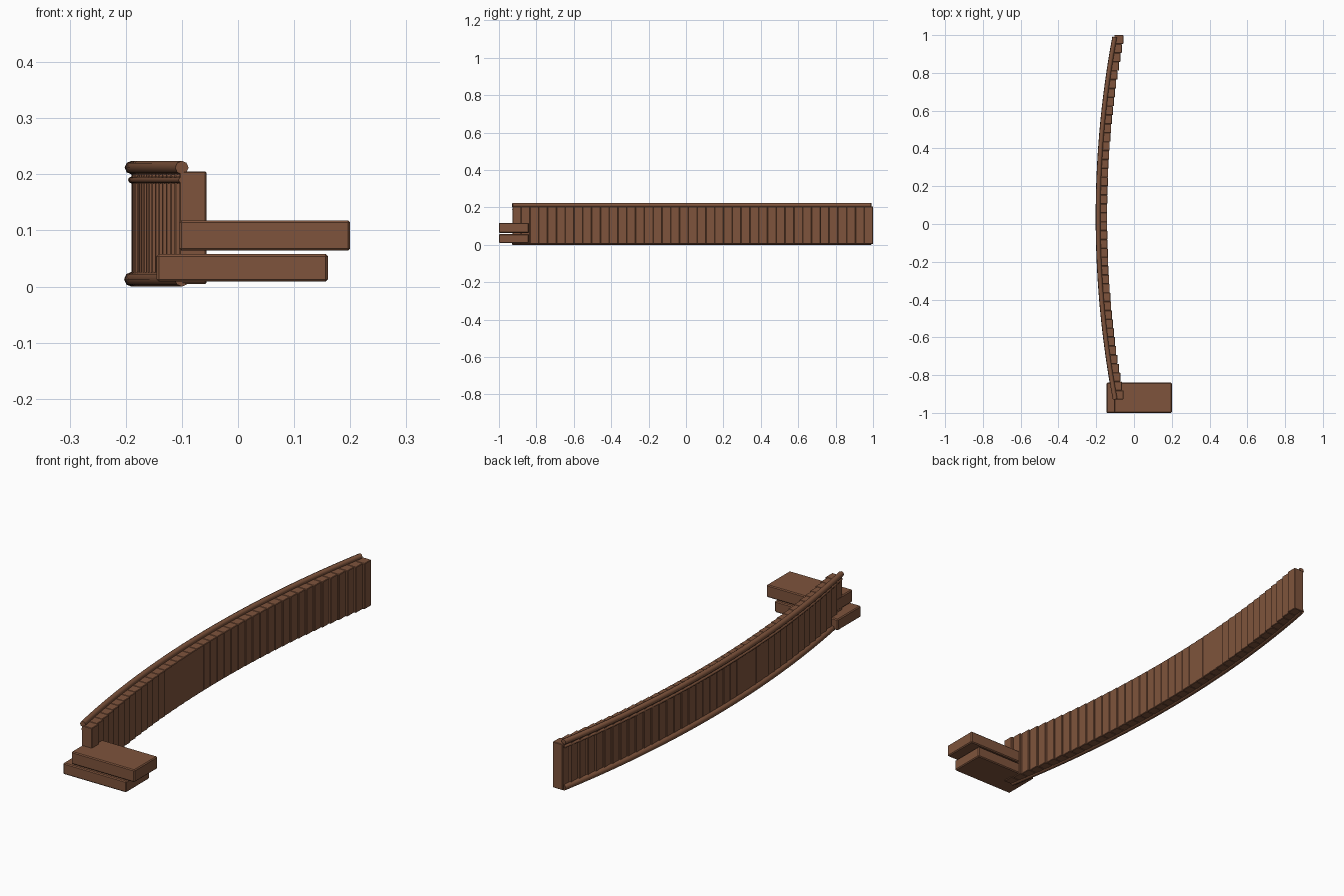
import bpy, math

cube = bpy.data.objects.get("Cube")
if cube:
    bpy.data.objects.remove(cube, do_unlink=True)

wood = bpy.data.materials.new("brown_wood")
wood.use_nodes = True
BROWN = (0.21, 0.088, 0.045, 1)
wood.diffuse_color = BROWN
wood.node_tree.nodes["Principled BSDF"].inputs["Base Color"].default_value = BROWN

Y0, Y1 = -0.928, 1.0        # ends of the curved wall
MID = (Y0 + Y1) / 2
HALF = (Y1 - Y0) / 2
SAG = 0.09                  # depth of the bow
RADIUS = (HALF ** 2 + SAG ** 2) / (2 * SAG)


def bow(y):
    """Sideways offset of the arc, zero at the middle."""
    return RADIUS - math.sqrt(RADIUS ** 2 - (y - MID) ** 2)


def box(name, low, high, bevel):
    bpy.ops.mesh.primitive_cube_add(
        size=1, location=[(a + b) / 2 for a, b in zip(low, high)])
    ob = bpy.context.object
    ob.name = name
    ob.scale = [b - a for a, b in zip(low, high)]
    bpy.ops.object.transform_apply(location=False, rotation=False, scale=True)
    ob.data.materials.append(wood)
    mod = ob.modifiers.new("soft_edges", 'BEVEL')
    mod.width = bevel
    mod.segments = 1
    return ob


def rail(name, x, z, radius):
    """Round bar following the arc."""
    curve = bpy.data.curves.new(name, 'CURVE')
    curve.dimensions = '3D'
    curve.bevel_depth = radius
    curve.bevel_resolution = 2
    curve.use_fill_caps = True
    count = 42
    line = curve.splines.new('POLY')
    line.points.add(count - 1)
    for i, p in enumerate(line.points):
        y = Y0 + (Y1 - 0.01 - Y0) * i / (count - 1)
        p.co = (x + bow(y), y, z, 1)
    curve.materials.append(wood)
    ob = bpy.data.objects.new(name, curve)
    bpy.context.collection.objects.link(ob)


# Upright planks, stepped along the arc
PLANKS = 41
pitch = (Y1 - Y0) / PLANKS
for i in range(PLANKS):
    y = Y0 + pitch * i
    x = -0.19 + bow(y + pitch / 2)
    box(f"plank_{i + 1}", (x, y, 0.005), (x + 0.048, y + pitch, 0.205), 0.002)

# Rails on the outer side
rail("top_rail", -0.19, 0.212, 0.012)
rail("thin_rail", -0.19, 0.19, 0.006)
rail("bottom_rail", -0.19, 0.013, 0.013)

# Two stacked steps at the front end
box("lower_step", (-0.145, -1, 0.009), (0.16, -0.84, 0.058), 0.004)
box("upper_step", (-0.105, -1, 0.064), (0.2, -0.84, 0.118), 0.004)
